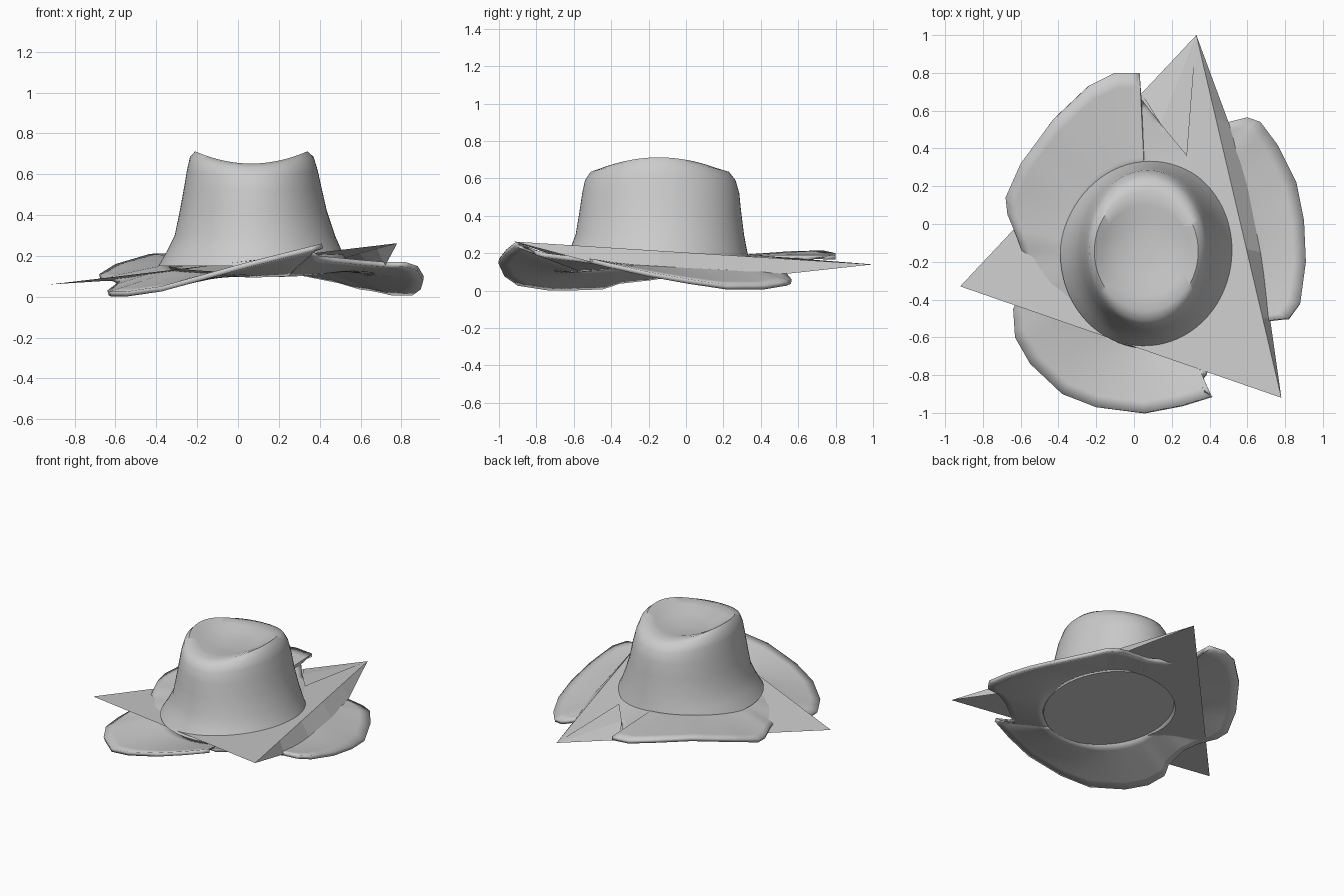
import bpy, math
from mathutils import Vector

if "Cube" in bpy.data.objects:
    bpy.data.objects.remove(bpy.data.objects["Cube"])

N = 72


def make(name, verts, faces, smooth=None):
    me = bpy.data.meshes.new(name)
    me.from_pydata([tuple(v) for v in verts], [], faces)
    me.update()
    ob = bpy.data.objects.new(name, me)
    bpy.context.collection.objects.link(ob)
    if smooth:
        bpy.ops.object.select_all(action='DESELECT')
        ob.select_set(True)
        bpy.context.view_layer.objects.active = ob
        bpy.ops.object.shade_smooth_by_angle(angle=math.radians(smooth))
    return ob


def loft(name, rings, smooth=None, cap=False):
    n = len(rings[0])
    verts = [v for r in rings for v in r]
    faces = [(i * n + j, i * n + (j + 1) % n, (i + 1) * n + (j + 1) % n, (i + 1) * n + j)
             for i in range(len(rings) - 1) for j in range(n)]
    if cap:
        faces.append(tuple((len(rings) - 1) * n + j for j in range(n)))
    return make(name, verts, faces, smooth)


# Crown: lofted ovals (x min, x max, y min, y max, z, extra height at the sides)
crown = [(-.39, .55, -.66, .34, .15, 0), (-.35, .51, -.62, .325, .22, 0),
         (-.31, .475, -.59, .31, .30, 0), (-.285, .435, -.57, .295, .42, 0),
         (-.265, .41, -.555, .285, .52, .01), (-.25, .39, -.54, .265, .59, .03),
         (-.235, .37, -.51, .23, .635, .05), (-.21, .34, -.46, .17, .652, .06),
         (-.17, .29, -.38, .10, .65, .035), (-.10, .22, -.28, .03, .635, .01),
         (0, .10, -.20, -.08, .63, 0)]
rings = []
for x0, x1, y0, y1, z, arch in crown:
    ring = []
    for j in range(N):
        a = 2 * math.pi * j / N
        c, s = math.cos(a), math.sin(a)
        ring.append(((x0 + x1) / 2 + (x1 - x0) / 2 * c,
                     (y0 + y1) / 2 + (y1 - y0) / 2 * s, z + arch * c * c))
    rings.append(ring)
loft("crown", rings, 50, cap=True)

# Brim: curled edge outline, counter-clockwise, lofted in to the head opening
edge = [(.41, -.91, .26), (.37, -.82, .22), (.40, -.74, .20), (.60, -.58, .18), (.72, -.51, .17),
        (.82, -.50, .17), (.88, -.42, .15), (.91, -.20, .10), (.90, .02, .06), (.86, .22, .03),
        (.76, .42, .03), (.67, .54, .05), (.60, .565, .06), (.50, .54, .09), (.30, .50, .13),
        (.14, .53, .16), (.04, .66, .17), (.03, .80, .19), (-.10, .80, .20), (-.24, .73, .215),
        (-.43, .55, .21), (-.60, .32, .16), (-.68, .14, .11), (-.67, .05, .10), (-.62, -.07, .10),
        (-.58, -.18, .08), (-.60, -.36, .06), (-.64, -.45, .03), (-.63, -.60, .025),
        (-.55, -.74, .025), (-.38, -.90, .05), (-.20, -.97, .10), (.05, -1.0, .17), (.25, -.96, .22)]
edge = [Vector(p) for p in edge]
outline = []
for i, p in enumerate(edge):
    q = edge[(i + 1) % len(edge)]
    outline += [p.lerp(q, t / 3) for t in range(3)]
centre = Vector((.075, -.165, 0))


def opening(p, rx, ry):
    d = p - centre
    a = math.atan2(d.y / ry, d.x / rx)
    return Vector((centre.x + rx * math.cos(a), centre.y + ry * math.sin(a),
                   .155 + .035 * math.sin(a)))


inner = [opening(p, .415, .44) for p in outline]
brim = loft("brim", [[p.lerp(q, t) for p, q in zip(outline, inner)]
                     for t in (0, .15, .3, .5, .7, .85, 1)], 40)
m = brim.modifiers.new("thickness", 'SOLIDIFY')
m.thickness = .025
m.offset = -1

# Flat oval closing the head opening
n = len(inner)
make("opening_cover", [p - Vector((0, 0, .025)) for p in inner], [tuple(reversed(range(n)))])

# Flat triangular sheet around the crown
A, B, C = Vector((.33, 1, .14)), Vector((.78, -.92, .262)), Vector((-.92, -.33, .06))
normal = (C - A).cross(B - A)


def on_plane(p):
    z = A.z - (normal.x * (p.x - A.x) + normal.y * (p.y - A.y)) / normal.z
    return Vector((p.x, p.y, z))


border = []
for p, q in ((A, C), (C, B), (B, A)):
    border += [p.lerp(q, t / 16) for t in range(16)]
hole = [on_plane(opening(p, .42, .45)) for p in border]
loft("triangle_sheet", [border, hole])

# Folded strip down to the right lobe, and the small facet by the back notch
fold = [Vector(p) for p in ((.72, -.5, .15), (.67, -.15, .13), (.60, .2, .11), (.5, .54, .09))]
top = [B.lerp(A, t) for t in (.22, .41, .6, .77)]
v = [B, A] + top + fold
make("folded_strip", v, [(0, 6, 2), (2, 6, 7, 3), (3, 7, 8, 4), (4, 8, 9, 5), (5, 9, 1)])
make("back_facet", [A, Vector((.04, .69, .125)), Vector((.14, .53, .17)), Vector((.28, .36, .19))],
     [(0, 1, 2), (0, 2, 3)])
